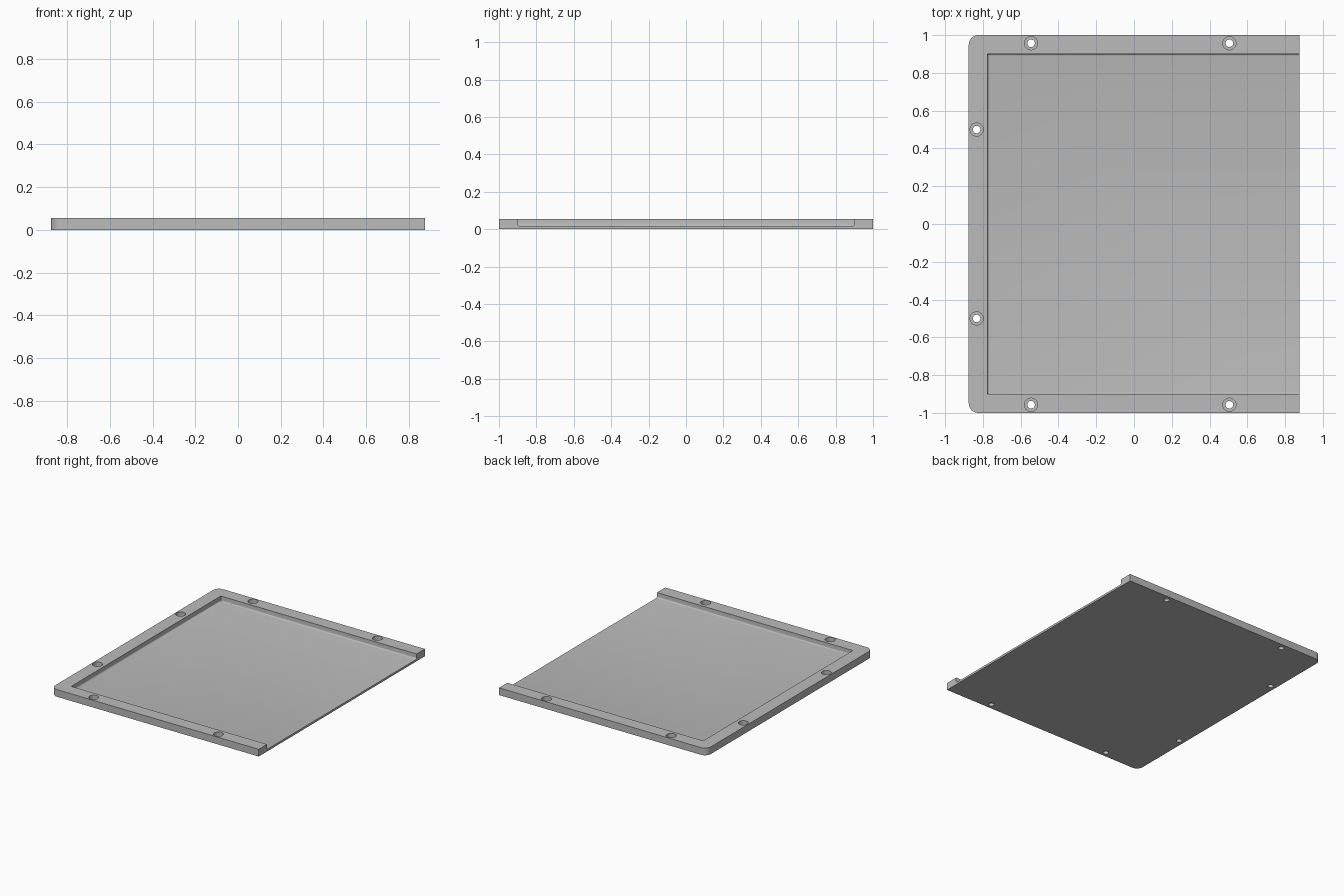
import bpy
import bmesh
from mathutils import Matrix, Vector

cube = bpy.data.objects.get("Cube")
if cube:
    bpy.data.objects.remove(cube, do_unlink=True)

HALF_X, HALF_Y, HEIGHT = 0.875, 1.0, 0.055
FLOOR, RIM = 0.016, 0.1
BORE_FLOOR, BORE_R, HOLE_R = 0.02, 0.035, 0.02

grey = bpy.data.materials.new("plain grey")
grey.use_nodes = True
colour = (0.5, 0.5, 0.5, 1)
grey.diffuse_color = colour
grey.node_tree.nodes["Principled BSDF"].inputs["Base Color"].default_value = colour


def finish(bm, name):
    mesh = bpy.data.meshes.new(name)
    bm.to_mesh(mesh)
    bm.free()
    mesh.materials.append(grey)
    obj = bpy.data.objects.new(name, mesh)
    bpy.context.collection.objects.link(obj)
    return obj


def box(name, low, high, radius, segments, pick):
    """Box between two corners, rounding the edges that pick() accepts."""
    low, high = Vector(low), Vector(high)
    bm = bmesh.new()
    bmesh.ops.create_cube(bm, size=1, matrix=Matrix.Translation((low + high) / 2)
                          @ Matrix.Diagonal((*(high - low), 1)))
    edges = [e for e in bm.edges if pick(*[v.co for v in e.verts])]
    bmesh.ops.bevel(bm, geom=edges, offset=radius, segments=segments,
                    profile=0.5, affect='EDGES')
    return finish(bm, name)


def cylinder(name, x, y, radius, bottom, top):
    bm = bmesh.new()
    bmesh.ops.create_cone(bm, cap_ends=True, segments=32, radius1=radius, radius2=radius,
                          depth=top - bottom,
                          matrix=Matrix.Translation((x, y, (bottom + top) / 2)))
    return finish(bm, name)


def cut(target, cutter):
    mod = target.modifiers.new("cut", 'BOOLEAN')
    mod.operation, mod.solver, mod.object = 'DIFFERENCE', 'EXACT', cutter
    bpy.context.view_layer.objects.active = target
    bpy.ops.object.modifier_apply(modifier=mod.name)
    bpy.data.objects.remove(cutter, do_unlink=True)


# Plate with two rounded corners on the closed end
tray = box("tray_plate", (-HALF_X, -HALF_Y, 0), (HALF_X, HALF_Y, HEIGHT), 0.05, 8,
           lambda a, b: a.x < 0 and b.x < 0 and abs(a.z - b.z) > 0.01)

# Recess open at one end, with a small fillet where walls meet floor
cut(tray, box("recess_cutter", (RIM - HALF_X, RIM - HALF_Y, FLOOR),
              (HALF_X + 0.2, HALF_Y - RIM, HEIGHT + 0.1), 0.01, 4,
              lambda a, b: max(a.z, b.z) < HEIGHT and min(a.x, b.x) < 0))

# Counterbored screw holes along the three rims
for side in (-1, 1):
    for x, y in ((-0.545, 0.957), (0.505, 0.957), (-0.833, 0.5)):
        cut(tray, cylinder("bore_cutter", x, side * y, BORE_R, BORE_FLOOR, HEIGHT + 0.1))
        cut(tray, cylinder("hole_cutter", x, side * y, HOLE_R, -0.1, HEIGHT + 0.1))

# Smooth the rounded parts, keep the edges sharp
bpy.ops.object.select_all(action='DESELECT')
tray.select_set(True)
bpy.context.view_layer.objects.active = tray
bpy.ops.object.shade_smooth_by_angle(angle=0.5)
